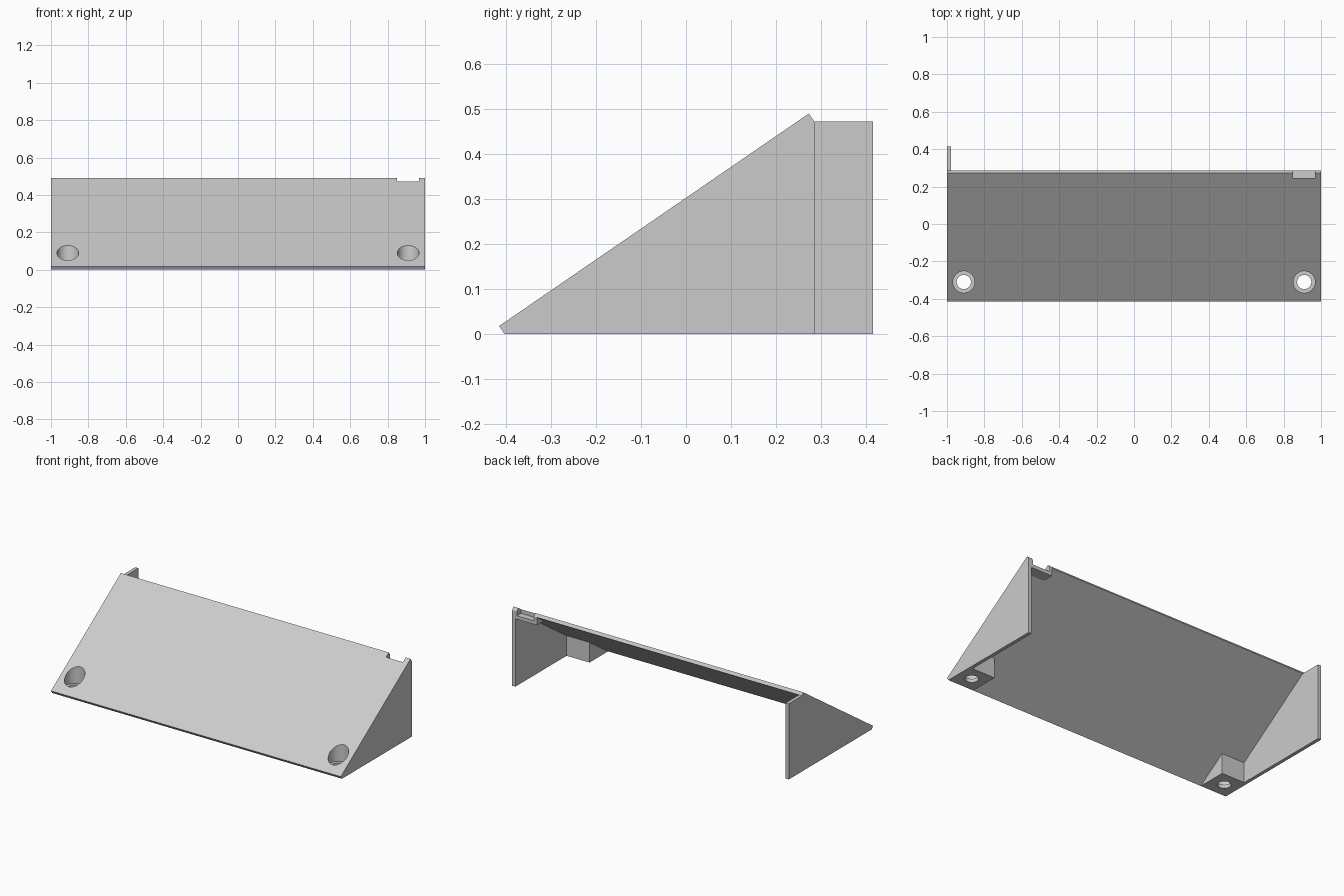
import bpy, bmesh, math

default = bpy.data.objects.get("Cube")
if default:
    bpy.data.objects.remove(default, do_unlink=True)

grey = bpy.data.materials.new("light_grey")
grey.use_nodes = True
colour = (0.6, 0.6, 0.6, 1)
grey.diffuse_color = colour
grey.node_tree.nodes["Principled BSDF"].inputs["Base Color"].default_value = colour

T = 0.0216                                  # sheet thickness
FRONT, BACK, TOP = -0.403, 0.285, 0.472     # underside of the sloped plate
SLOPE = TOP / (BACK - FRONT)


def under(y):
    """Height of the plate underside at y."""
    return (y - FRONT) * SLOPE


def link(name, bm):
    bmesh.ops.recalc_face_normals(bm, faces=bm.faces)
    mesh = bpy.data.meshes.new(name)
    bm.to_mesh(mesh)
    bm.free()
    mesh.materials.append(grey)
    obj = bpy.data.objects.new(name, mesh)
    bpy.context.collection.objects.link(obj)
    return obj


def prism(name, profile, x0, x1):
    """Extrude a (y, z) profile from x0 to x1."""
    bm = bmesh.new()
    face = bm.faces.new([bm.verts.new((x0, y, z)) for y, z in profile])
    geom = bmesh.ops.extrude_face_region(bm, geom=[face])["geom"]
    verts = [v for v in geom if isinstance(v, bmesh.types.BMVert)]
    bmesh.ops.translate(bm, verts=verts, vec=(x1 - x0, 0, 0))
    return link(name, bm)


def cylinder(name, x, y, z0, z1, radius):
    bm = bmesh.new()
    bmesh.ops.create_cone(bm, cap_ends=True, segments=48, radius1=radius,
                          radius2=radius, depth=z1 - z0)
    bmesh.ops.translate(bm, verts=bm.verts, vec=(x, y, (z0 + z1) / 2))
    return link(name, bm)


def cut(obj, cutters):
    """Subtract the cutters and bake the result."""
    for cutter in cutters:
        cutter.hide_render = True
        mod = obj.modifiers.new("cut", 'BOOLEAN')
        mod.operation, mod.solver, mod.object = 'DIFFERENCE', 'EXACT', cutter
    bpy.context.view_layer.update()
    graph = bpy.context.evaluated_depsgraph_get()
    mesh = bpy.data.meshes.new_from_object(obj.evaluated_get(graph))
    obj.modifiers.clear()
    obj.data = mesh


# Sloped plate
dy, dz = T * math.sin(math.atan(SLOPE)), T * math.cos(math.atan(SLOPE))
plate = prism("sloped_plate", [(FRONT, 0), (BACK, TOP), (BACK - dy, TOP + dz),
                               (FRONT - dy, dz)], -1, 1)

# Side walls, one reaching further back
prism("left_wall", [(FRONT, 0), (BACK, 0), (BACK, TOP)], 1 - T, 1)
prism("right_wall", [(FRONT, 0), (0.415, 0), (0.415, TOP), (BACK, TOP)], -1, T - 1)

# Screw bosses under the front corners, with counterbored holes
screw_cutters, bosses = [], []
for side, sign in (("left", 1), ("right", -1)):
    ends = sorted((sign * 0.82, sign * (1 - T)))
    bosses.append(prism(side + "_screw_boss",
                        [(FRONT, 0), (-0.22, 0), (-0.22, under(-0.22))], *ends))
    screw_cutters.append(cylinder("head_cutter", sign * 0.91, -0.31, 0.022, 0.3, 0.058))
    screw_cutters.append(cylinder("shank_cutter", sign * 0.91, -0.31, -0.1, 0.2, 0.038))

# Latch pocket under the rear corner
FLOOR, BASE, POCKET = 0.445, 0.423, 0.245
latch = prism("latch_pocket", [(FRONT + BASE / SLOPE, BASE), (BACK, BASE), (BACK, TOP)],
              0.83, 1 - T)
notch = prism("notch_cutter", [(POCKET, FLOOR), (0.4, FLOOR), (0.4, 0.6), (POCKET, 0.6)],
              0.85, 0.967)

cut(plate, screw_cutters + [notch])
cut(latch, [notch])
for i, boss in enumerate(bosses):
    cut(boss, screw_cutters[2 * i:2 * i + 2])
for cutter in screw_cutters + [notch]:
    bpy.data.objects.remove(cutter, do_unlink=True)

# Smooth bores with sharp rims
bpy.ops.object.select_all(action='DESELECT')
for obj in [plate] + bosses:
    obj.select_set(True)
bpy.context.view_layer.objects.active = plate
bpy.ops.object.shade_smooth_by_angle(angle=math.radians(30))
